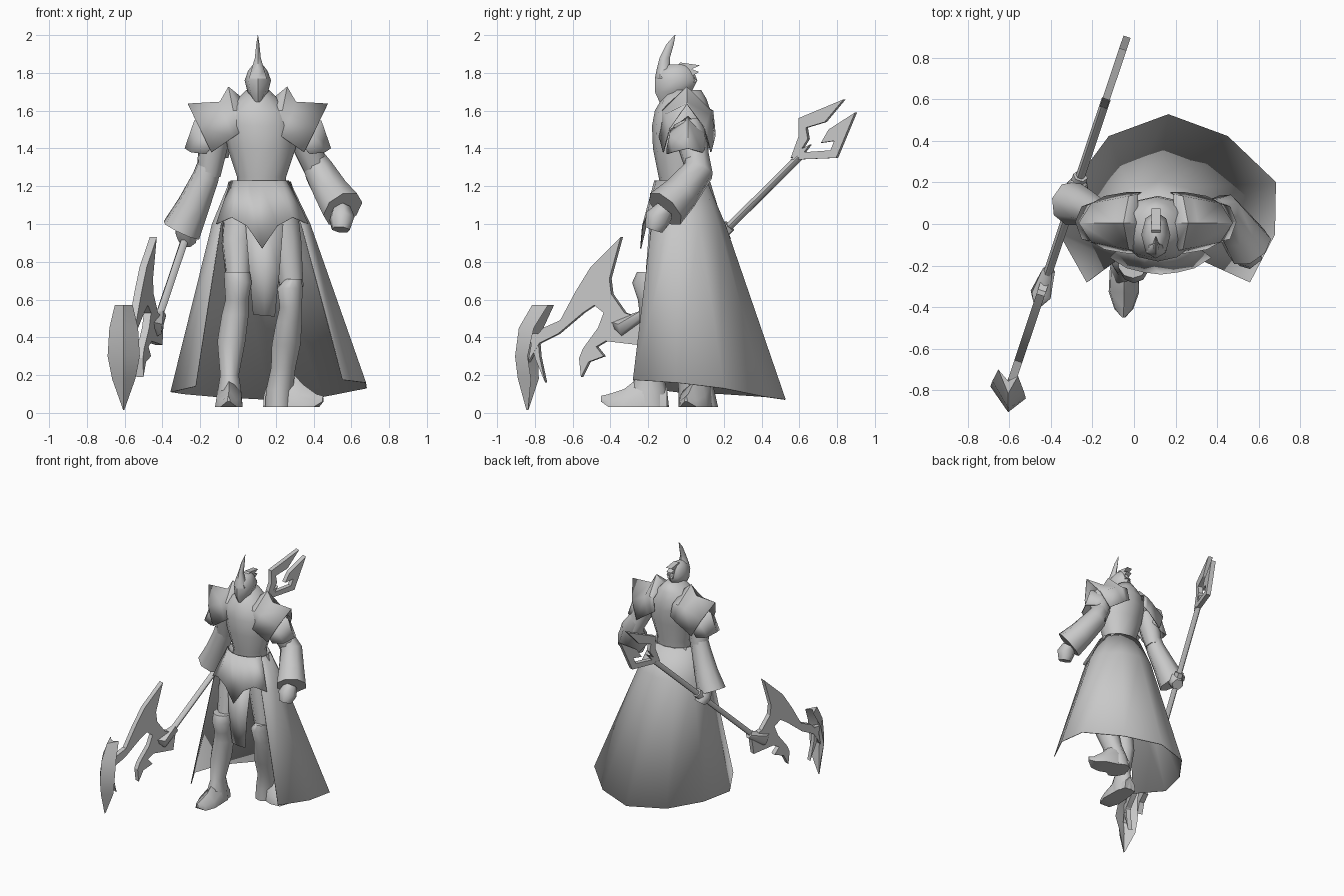
import bpy, bmesh, math
from mathutils import Vector

if "Cube" in bpy.data.objects:
    bpy.data.objects.remove(bpy.data.objects["Cube"])

C = 0.105  # body centre line in x
mat = bpy.data.materials.new("plain grey")
mat.diffuse_color = (0.58, 0.58, 0.58, 1)
mat.use_nodes = True
mat.node_tree.nodes["Principled BSDF"].inputs["Base Color"].default_value = mat.diffuse_color


def finish(name, bm, angle=60, thick=0):
    bmesh.ops.remove_doubles(bm, verts=bm.verts, dist=0.0005)
    bmesh.ops.recalc_face_normals(bm, faces=bm.faces)
    me = bpy.data.meshes.new(name)
    bm.to_mesh(me)
    bm.free()
    ob = bpy.data.objects.new(name, me)
    bpy.context.collection.objects.link(ob)
    me.materials.append(mat)
    if thick:
        m = ob.modifiers.new("thickness", 'SOLIDIFY')
        m.thickness, m.offset = thick, 0
    bpy.ops.object.select_all(action='DESELECT')
    ob.select_set(True)
    bpy.context.view_layer.objects.active = ob
    bpy.ops.object.shade_smooth_by_angle(angle=math.radians(angle))
    return ob


def loft(name, rings, closed=True, angle=60, thick=0):
    """Skin a list of equally long point rows; closed rows get end caps."""
    bm = bmesh.new()
    vs = [[bm.verts.new(p) for p in r] for r in rings]
    n = len(rings[0])
    for a, b in zip(vs, vs[1:]):
        for i in range(n if closed else n - 1):
            j = (i + 1) % n
            bm.faces.new((a[i], a[j], b[j], b[i]))
    if closed:
        bm.faces.new(vs[0])
        bm.faces.new(vs[-1])
    return finish(name, bm, angle, thick)


def body(name, levels, n=10, angle=60):
    """Upright form from levels (z, centre x, half width, front y, back y)."""
    rings = []
    for z, cx, hw, yf, yb in levels:
        rings.append([(cx + hw * math.sin(t), (yf + yb) / 2 - (yb - yf) / 2 * math.cos(t), z)
                      for t in (2 * math.pi * i / n for i in range(n))])
    return loft(name, rings, angle=angle)


def tube(name, path, n=8, angle=60):
    """Limb along (point, radius) pairs."""
    pts = [Vector(p) for p, r in path]
    rings = []
    for i, (p, r) in enumerate(path):
        d = (pts[min(i + 1, len(pts) - 1)] - pts[max(i - 1, 0)]).normalized()
        u = d.cross(Vector((0.3, 1, 0.1))).normalized()
        v = d.cross(u)
        rings.append([pts[i] + r * (u * math.cos(t) + v * math.sin(t))
                      for t in (2 * math.pi * k / n for k in range(n))])
    return loft(name, rings, angle=angle)


def plate(name, outline, to3d, half, side):
    """Flat blade from a (y, z) outline, thickened both ways along side."""
    bm = bmesh.new()
    s = Vector(side) * half
    a = [bm.verts.new(Vector(to3d(*p)) + s) for p in outline]
    b = [bm.verts.new(Vector(to3d(*p)) - s) for p in outline]
    bm.faces.new(a)
    bm.faces.new(b[::-1])
    for i in range(len(a)):
        j = (i + 1) % len(a)
        bm.faces.new((a[j], a[i], b[i], b[j]))
    bm.normal_update()
    bmesh.ops.triangulate(bm, faces=[f for f in bm.faces if len(f.verts) > 4], ngon_method='EAR_CLIP')
    return finish(name, bm, 25)


# Torso
body("torso", [(1.17, .125, .13, -.13, .08), (1.25, .125, .13, -.145, .09), (1.40, .125, .18, -.175, .12),
               (1.52, .115, .19, -.18, .135), (1.60, .105, .18, -.165, .13), (1.66, .105, .11, -.13, .11),
               (1.71, .105, .06, -.09, .08)], 12)

# Helmet, crest and rear fins
body("helmet", [(1.645, C, .018, -.14, -.09), (1.70, C, .055, -.165, .03), (1.76, C, .07, -.165, .06),
                (1.81, C, .052, -.155, .04), (1.845, C, .025, -.10, .01)], 8)
body("helmet_crest", [(1.77, C, .055, -.165, -.06), (1.82, C, .038, -.155, -.085), (1.88, C, .018, -.14, -.085),
                      (1.95, C, .010, -.105, -.065), (2.0, C, .001, -.061, -.056)], 6)
plate("helmet_fins", [(-.09, 1.80), (-.03, 1.855), (.075, 1.84), (.03, 1.82), (.07, 1.805),
                      (.035, 1.785), (.06, 1.755), (.0, 1.74)], lambda y, z: (C, y, z), .022, (1, 0, 0))

# Shoulder armour: arches (front bottom, front middle, peak) mirrored to both sides
def arch(bottom, middle, peak):
    back = [(x, .012 - y, z) for x, y, z in (middle, bottom)]
    return [bottom, middle, peak] + back

upper = [arch((-.07, -.14, 1.50), (-.085, -.13, 1.60), (-.09, .005, 1.67)),
         arch((-.10, -.14, 1.48), (-.13, -.12, 1.60), (-.155, .005, 1.725)),
         arch((-.13, -.14, 1.46), (-.18, -.11, 1.58), (-.20, .005, 1.645)),
         arch((-.245, -.12, 1.38), (-.31, -.085, 1.51), (-.37, .005, 1.635))]
lower = [arch((-.20, -.095, 1.42), (-.23, -.08, 1.50), (-.25, .01, 1.57)),
         arch((-.25, -.10, 1.40), (-.30, -.085, 1.47), (-.335, .01, 1.545)),
         arch((-.275, -.10, 1.37), (-.355, -.07, 1.38), (-.385, .01, 1.40))]
for side, s in (("left", 1), ("right", -1)):
    for part, rows in (("upper", upper), ("lower", lower)):
        loft(f"{side}_{part}_shoulder_plate", [[(C + s * x, y, z) for x, y, z in r] for r in rows],
             closed=False, angle=45, thick=.006)

# Arms with flared sleeves and fists
tube("left_upper_arm", [((-.11, .01, 1.53), .085), ((-.135, .03, 1.40), .08), ((-.155, .05, 1.26), .065)])
tube("left_sleeve", [((-.14, .04, 1.36), .06), ((-.17, .05, 1.25), .072), ((-.235, .08, 1.10), .088),
                     ((-.30, .10, .965), .108)], 8)
tube("left_hand", [((-.27, .12, 1.0), .045), ((-.275, .17, .945), .06), ((-.265, .20, .90), .045)], 6)
tube("right_upper_arm", [((.33, .01, 1.53), .085), ((.37, .04, 1.40), .08), ((.42, .07, 1.27), .065)])
tube("right_sleeve", [((.38, .06, 1.38), .06), ((.43, .065, 1.28), .085), ((.50, -.03, 1.16), .10),
                      ((.555, -.11, 1.08), .115)], 8)
tube("right_hand", [((.55, -.11, 1.08), .05), ((.55, -.15, 1.03), .07), ((.545, -.17, .97), .05)], 6)

# Open-fronted skirt: waist, hip and hem rows running round the back
waist = [(C + .01 + .165 * math.sin(t), -.02 - .13 * math.cos(t), 1.22)
         for t in (math.radians(-40 - 35 * i) for i in range(9))]
hip = [(-.09, -.18), (-.135, -.06), (-.115, .07), (-.02, .17), (.12, .205),
       (.26, .17), (.36, .07), (.38, -.06), (.335, -.18)]
hem = [(-.225, -.28, .14), (-.355, -.05, .11), (-.29, .19, .10), (-.12, .42, .085), (.165, .525, .07),
       (.45, .42, .085), (.68, .2, .13), (.675, -.05, .16), (.555, -.28, .175)]
loft("skirt", [waist, [(x, y, 1.0) for x, y in hip], hem], closed=False, thick=.006)

# Belt, pointed front apron and hanging cloth
body("belt", [(1.16, .118, .185, -.165, .125), (1.225, .115, .165, -.155, .11), (1.19, .115, .13, -.12, .08)], 12)
drop = [1.0, 1.035, .99, .87, .99, 1.035, 1.0]
top = [(C + .01 + .165 * math.sin(t), -.02 - .145 * math.cos(t), 1.23)
       for t in (math.radians(-66 + 22 * i) for i in range(7))]
low = [(-.115 + .081 * i, (-.16, -.21, -.23, -.24, -.23, -.21, -.16)[i], drop[i]) for i in range(7)]
loft("front_apron", [top, low], closed=False, angle=45, thick=.006)
loft("hanging_cloth", [[(.04, -.185, 1.0), (.14, -.19, 1.0), (.24, -.185, 1.0)],
                       [(.06, -.20, .75), (.14, -.21, .75), (.22, -.20, .75)],
                       [(.08, -.185, .52), (.14, -.195, .515), (.195, -.185, .51)]],
     closed=False, thick=.006)

# Legs: thigh, flared boot with knee guard
tube("left_thigh", [((.02, -.05, 1.08), .10), ((-.005, -.10, .90), .085), ((.0, -.16, .68), .062)])
body("left_boot", [(.745, -.005, .072, -.26, -.12), (.69, .0, .076, -.285, -.10), (.60, -.005, .064, -.255, -.09),
                   (.52, -.015, .075, -.245, -.07), (.38, -.035, .078, -.25, -.075), (.20, -.045, .052, -.26, -.12),
                   (.12, -.045, .065, -.30, -.10), (.03, -.045, .07, -.30, -.09)], 10)
tube("right_thigh", [((.22, -.04, 1.08), .10), ((.255, -.07, .90), .085), ((.285, -.08, .66), .065)])
body("right_boot", [(.71, .295, .045, -.17, -.06), (.66, .275, .07, -.18, -.03), (.56, .28, .062, -.16, .0),
                    (.48, .27, .072, -.14, .06), (.36, .255, .08, -.10, .09), (.24, .24, .068, -.05, .11),
                    (.12, .22, .075, -.04, .15), (.03, .215, .075, -.04, .17)], 10)


def foot(name, heel, toe, width, lift):
    """Pointed shoe from heel to toe on the ground."""
    h, t = Vector(heel), Vector(toe)
    side = (t - h).normalized().cross(Vector((0, 0, 1)))
    rings = []
    for f, w, lo, hi in ((0, .7, .03, .14), (.35, 1, .03, lift), (.65, 1.05, .03, .6 * lift),
                         (.88, .65, .03, .10), (1, .1, .06, .09)):
        p = h.lerp(t, f)
        rings.append([p + side * (width * k) + Vector((0, 0, z))
                      for k, z in ((-w, lo), (w, lo), (w * .9, (lo + hi) / 2), (0, hi), (-w * .9, (lo + hi) / 2))])
    loft(name, rings, angle=45)


foot("left_foot", (-.045, -.10, 0), (-.05, -.45, 0), .07, .21)
foot("right_foot", (.15, .10, 0), (.45, .0, 0), .075, .25)

# Polearm: every piece lies in one slanted upright plane
SIDE = Vector((1, -.335, 0)).normalized()
def on_plane(y, z):
    return (-.335 + .335 * y, y, z)

def px(points):  # hundredths to units
    return [(a / 100, b / 100) for a, b in points]

tube("pole", [(on_plane(-.27, .49), .022), (on_plane(.60, 1.355), .022)], 6)
tube("pole_collar", [(on_plane(.17, .93), .036), (on_plane(.23, .99), .036)], 6)
plate("axe_body", px([(-34, 93), (-50, 77), (-58, 64), (-66, 49), (-75, 45), (-81, 38), (-83, 27), (-77, 37),
                      (-67, 42), (-54, 53), (-48, 57), (-43, 53), (-46, 45), (-54, 34), (-56, 29), (-55, 19),
                      (-51, 27), (-43, 30), (-47, 35), (-42, 38), (-25, 36), (-23, 50), (-32, 53),
                      (-39, 63), (-40, 71)]), on_plane, .02, SIDE)
tube("axe_hub", [(on_plane(-.22, .52), .03), (on_plane(-.34, .45), .055), (on_plane(-.43, .49), .015)], 6)
plate("axe_barb", px([(-83, 42), (-79, 28), (-74, 16), (-77, 30), (-78, 42)]), on_plane, .018, SIDE)
rings = []
for z, yf, yb, hw in ((.57, -.815, -.715, .05), (.45, -.885, -.78, .08), (.30, -.905, -.81, .09),
                      (.18, -.89, -.80, .065), (.015, -.845, -.835, .003)):
    mid = Vector((-.605, 0, z))
    rings.append([mid + Vector((0, yf, 0)), mid + SIDE * hw + Vector((0, yb, 0)),
                  mid + Vector((0, yf * .4 + yb * .6, 0)), mid - SIDE * hw + Vector((0, yb, 0))])
loft("axe_crescent", rings, angle=25)
plate("fork_upper_prong", px([(56, 135), (60, 146), (60, 156), (84, 166), (74, 154), (64, 151), (65, 145),
                              (60, 137)]), on_plane, .018, SIDE)
plate("fork_lower_prong", px([(56, 134), (80, 135), (90, 159), (76, 150), (72, 143), (79, 144), (77, 139),
                              (63, 138), (66, 142), (60, 139)]), on_plane, .018, SIDE)
